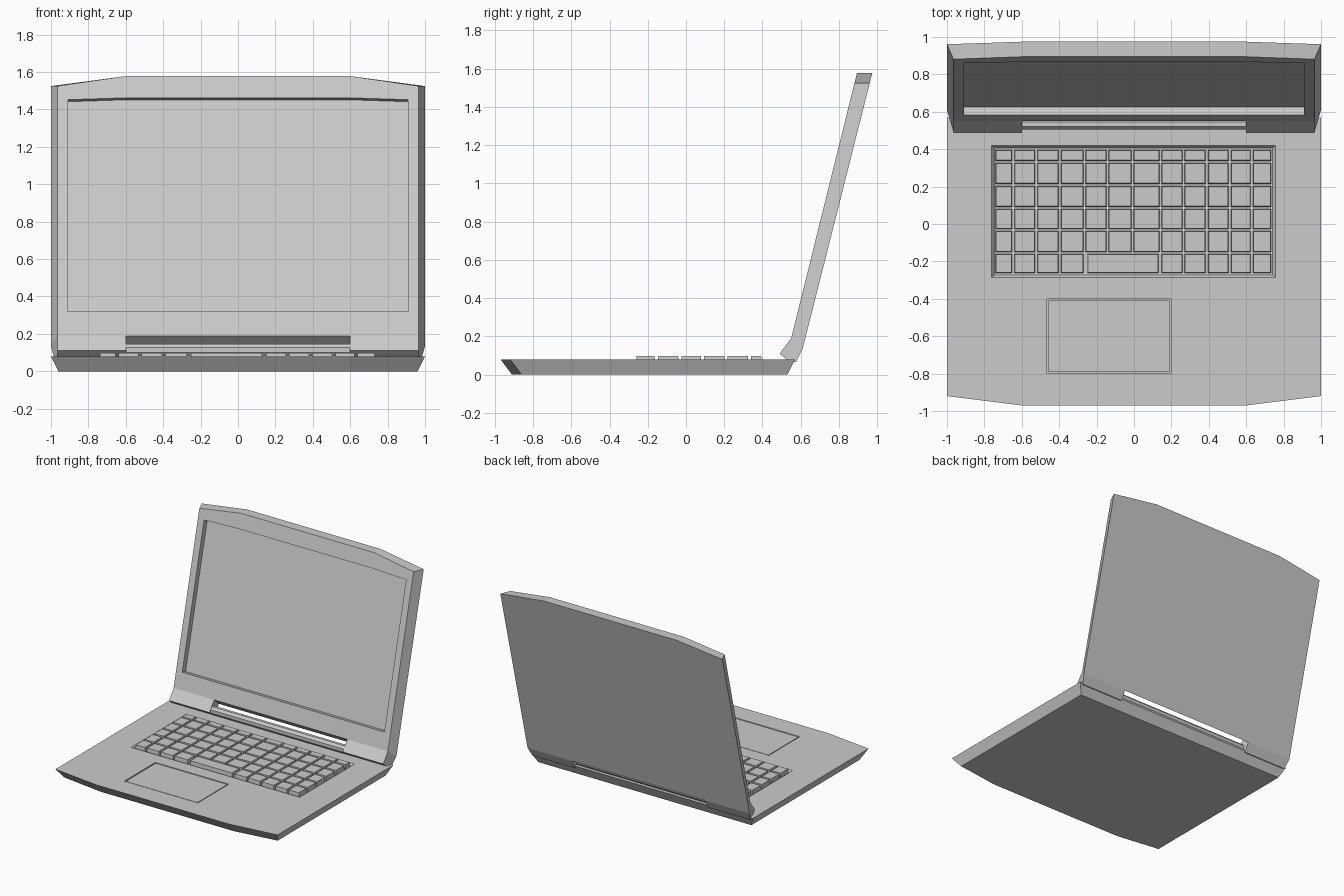
import bpy, bmesh
from math import cos, sin, pi

if "Cube" in bpy.data.objects:
    bpy.data.objects.remove(bpy.data.objects["Cube"])


def loft(name, ring_a, ring_b):
    """Closed solid between two rings with the same number of points."""
    bm = bmesh.new()
    a = [bm.verts.new(p) for p in ring_a]
    b = [bm.verts.new(p) for p in ring_b]
    bm.faces.new(a)
    bm.faces.new(b)
    n = len(a)
    for i in range(n):
        j = (i + 1) % n
        bm.faces.new((a[i], a[j], b[j], b[i]))
    bmesh.ops.recalc_face_normals(bm, faces=bm.faces)
    me = bpy.data.meshes.new(name)
    bm.to_mesh(me)
    bm.free()
    ob = bpy.data.objects.new(name, me)
    bpy.context.collection.objects.link(ob)
    return ob


def slab(name, x0, x1, y0, y1, z0, z1, taper=0.0):
    """Box whose top is inset by taper."""
    def rect(z, t):
        return [(x0 + t, y0 + t, z), (x1 - t, y0 + t, z), (x1 - t, y1 - t, z), (x0 + t, y1 - t, z)]
    return loft(name, rect(z0, 0), rect(z1, taper))


def cut(target, cutter):
    cutter.hide_render = True
    cutter.hide_set(True)
    mod = target.modifiers.new("cut_" + cutter.name, 'BOOLEAN')
    mod.operation = 'DIFFERENCE'
    mod.solver = 'EXACT'
    mod.object = cutter


def base_outline(z, w, y_mid, y_corner, y_back):
    return [(-w, y_corner, z), (-0.6, y_mid, z), (0.6, y_mid, z),
            (w, y_corner, z), (w, y_back, z), (-w, y_back, z)]


# Base with bevelled underside
TOP = 0.08
base = loft("base", base_outline(0, 0.96, -0.91, -0.86, 0.53),
            base_outline(TOP, 1.0, -0.97, -0.92, 0.57))

# Keyboard well (sloping walls) and touchpad groove
cut(base, slab("keyboard_well_cutter", -0.746, 0.741, -0.272, 0.406, TOP - 0.02, TOP + 0.02, -0.03))
cut(base, slab("touchpad_cutter", -0.465, 0.197, -0.80, -0.40, TOP - 0.012, TOP + 0.02))
slab("touchpad", -0.457, 0.189, -0.792, -0.408, TOP - 0.013, TOP - 0.002)

# Keys, with the space bar spanning four columns of the front row
cols = [-0.746, -0.646, -0.523, -0.397, -0.265, -0.142, -0.008, 0.142, 0.265, 0.389, 0.512, 0.630, 0.738]
rows = [-0.268, -0.155, -0.032, 0.086, 0.209, 0.332, 0.402]
G = 0.006
for r in range(6):
    for c in range(12):
        if r == 0 and 4 <= c <= 6:
            continue
        slab(f"key_{r}_{c}", cols[c] + G, cols[c + 1] - G, rows[r] + G, rows[r + 1] - G,
             TOP - 0.021, 0.098, 0.003)
slab("space_bar", -0.25, 0.13, rows[0] + G, rows[1] - G, TOP - 0.021, 0.098, 0.003)


# Lid: front and back planes lean backwards
def front_y(z):
    return 0.55 + (z - 0.19) * 0.248


def back_y(z):
    return 0.61 + (z - 0.135) * 0.2526


def lid_ring(w, z0, plane):
    pts = [(-w, z0), (w, z0), (w, 1.525), (0.6, 1.578), (-0.6, 1.578), (-w, 1.525)]
    return [(x, plane(z), z) for x, z in pts]


lid = loft("lid", lid_ring(0.965, 0.19, front_y), lid_ring(1.0, 0.135, back_y))

# Recessed screen
screen = [(-0.91, 0.32), (0.91, 0.32), (0.91, 1.452), (0.6, 1.462), (-0.6, 1.462), (-0.91, 1.452)]


def screen_ring(d):
    return [(x, front_y(z) + d, z - d * 0.248) for x, z in screen]


cut(lid, loft("screen_cutter", screen_ring(-0.03), screen_ring(0.043)))

# Hinge feet under both lid corners: (outer x, y, z)
foot = [(0.965, 0.55, 0.19), (0.965, 0.49, 0.11), (0.965, 0.53, 0.075),
        (0.98, 0.575, 0.065), (1.0, 0.61, 0.135)]
for side, label in ((-1, "left"), (1, "right")):
    loft(f"hinge_foot_{label}", [(side * 0.6, y, z) for _, y, z in foot],
         [(side * x, y, z) for x, y, z in foot])

# Central hinge bar
bar = [(0.533 + 0.03 * cos(i * pi / 4 + pi / 8), 0.113 + 0.035 * sin(i * pi / 4 + pi / 8)) for i in range(8)]
loft("hinge_bar", [(-0.605, y, z) for y, z in bar], [(0.605, y, z) for y, z in bar])
